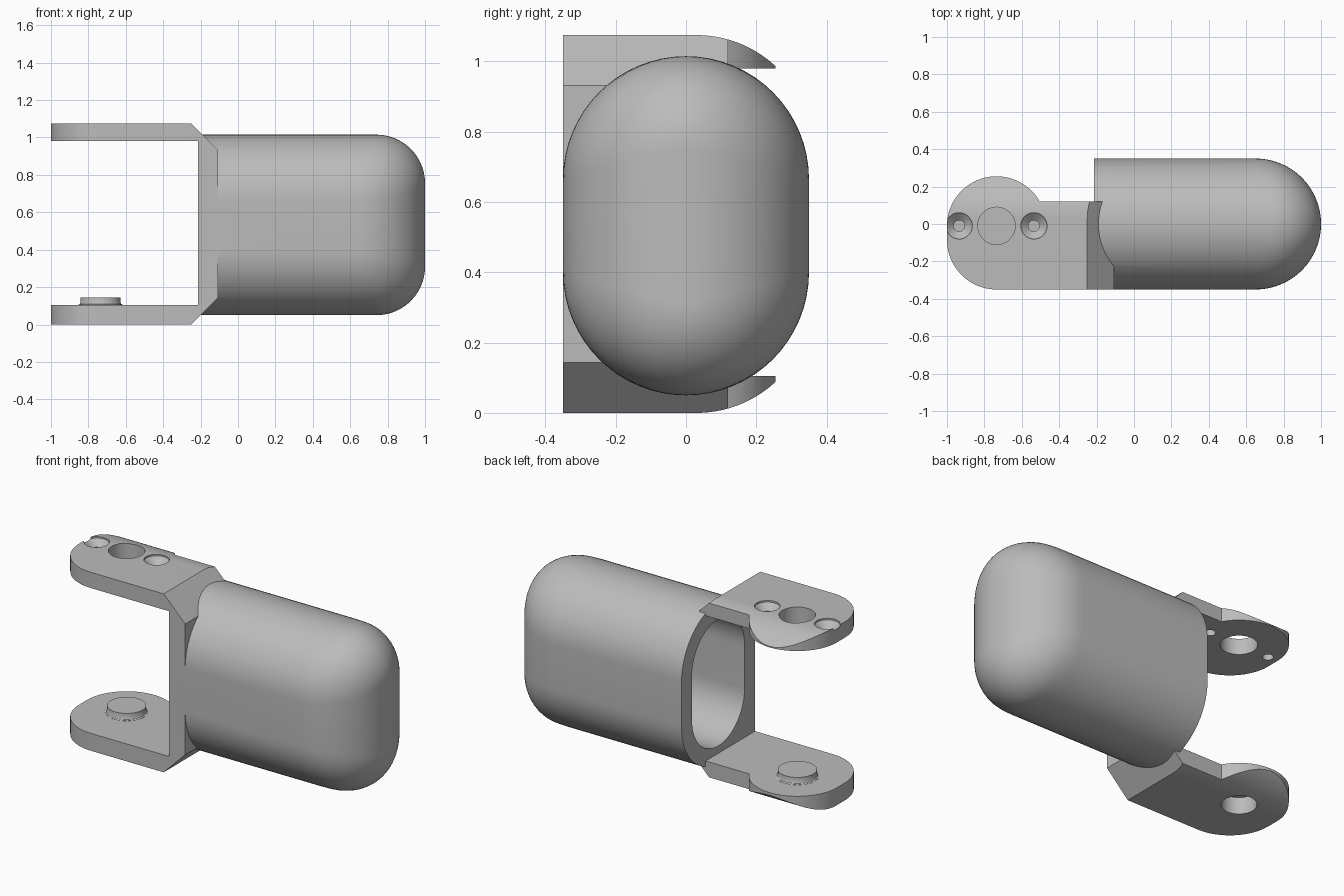
import bpy, bmesh, math
from mathutils import Vector

if "Cube" in bpy.data.objects:
    bpy.data.objects.remove(bpy.data.objects["Cube"])

ZM = 0.5325                      # mid height of the capsule body
PX, PY = -0.735, -0.01           # pivot axis

grey = bpy.data.materials.new("plain_grey")
grey.diffuse_color = (0.5, 0.5, 0.5, 1)
grey.use_nodes = True
grey.node_tree.nodes["Principled BSDF"].inputs["Base Color"].default_value = grey.diffuse_color


def finish(name, bm):
    bmesh.ops.recalc_face_normals(bm, faces=bm.faces)
    me = bpy.data.meshes.new(name)
    bm.to_mesh(me)
    bm.free()
    me.materials.append(grey)
    ob = bpy.data.objects.new(name, me)
    bpy.context.collection.objects.link(ob)
    return ob


def prism(name, pts, lo, hi, place):
    """Extrude a 2D outline from lo to hi; place maps (a, b, depth) to xyz."""
    bm = bmesh.new()
    f = bm.faces.new([bm.verts.new(place(a, b, lo)) for a, b in pts])
    ext = bmesh.ops.extrude_face_region(bm, geom=[f])["geom"]
    d = Vector(place(0, 0, hi)) - Vector(place(0, 0, lo))
    bmesh.ops.translate(bm, vec=d, verts=[v for v in ext if isinstance(v, bmesh.types.BMVert)])
    return finish(name, bm)


def loft(name, rings):
    """Join closed rings of points and cap both ends."""
    bm = bmesh.new()
    rows = [[bm.verts.new(p) for p in r] for r in rings]
    n = len(rows[0])
    for a, b in zip(rows, rows[1:]):
        for i in range(n):
            j = (i + 1) % n
            bm.faces.new((a[i], a[j], b[j], b[i]))
    bm.faces.new(rows[0])
    bm.faces.new(rows[-1])
    return finish(name, bm)


def turned(name, x, y, profile, n=48):
    """Round part about a vertical axis, profile given as (radius, z)."""
    return loft(name, [[(x + r * math.cos(2 * math.pi * i / n), y + r * math.sin(2 * math.pi * i / n), z)
                        for i in range(n)] for r, z in profile])


def combine(ob, other, op):
    m = ob.modifiers.new(op, 'BOOLEAN')
    m.operation, m.solver, m.object = op, 'EXACT', other
    bpy.context.view_layer.objects.active = ob
    bpy.ops.object.modifier_apply(modifier=m.name)
    bpy.data.objects.remove(other, do_unlink=True)


def arc(cx, cy, r, a0, a1, n):
    return [(cx + r * math.cos(math.radians(a0 + (a1 - a0) * i / n)),
             cy + r * math.sin(math.radians(a0 + (a1 - a0) * i / n))) for i in range(n + 1)]


def capsule(name, x0, x1, w, h, corner):
    """Stadium tube along x: round end in plan, smaller corner radius in elevation."""
    def ring(x, hw, hh, s):
        top = [(x, hw * math.cos(math.pi * i / 32), ZM + s + (hh - s) * math.sin(math.pi * i / 32))
               for i in range(33)]
        return top + [(x, -y, 2 * ZM - z) for _, y, z in top]
    rings = [ring(x0, w, h, h - w)]
    for k in range(25):
        a = math.radians(89.7 * k / 24)
        x, hw = x1 - w + w * math.sin(a), w * math.cos(a)
        t = max(0, x - (x1 - corner))
        hh = h - corner + math.sqrt(max(0, corner ** 2 - t ** 2))
        s = (h - w) + (w - corner) * (1 - hw / w)
        rings.append(ring(x, hw, hh, s))
    return loft(name, rings)


# Fork bracket: side profile trimmed by plan outline and by rounded back edges
side = [(-1.1, 0), (-0.25, 0), (-0.107, 0.143), (-0.107, 0.932), (-0.25, 1.075),
        (-1.1, 1.075), (-1.1, 0.98), (-0.215, 0.98), (-0.215, 0.105), (-1.1, 0.105)]
bracket = prism("hinge_body", side, -0.4, 0.4, lambda a, b, d: (a, d, b))
plan = ([(0, -0.35), (0, 0.12)] + arc(PX, PY, 0.265, 29.4, 180, 40)
        + arc(PX, -0.085, 0.265, 180, 270, 24))
combine(bracket, prism("plan_trim", plan, -0.1, 1.2, lambda a, b, d: (a, b, d)), 'INTERSECT')
top = arc(0.03, 0.745, 0.33, 90, 38, 20)
edge = [(-0.5, 1.075)] + top + [(y, 1.075 - z) for y, z in reversed(top)] + [(-0.5, 0)]
combine(bracket, prism("edge_trim", edge, -1.2, 0.1, lambda a, b, d: (d, a, b)), 'INTERSECT')

# Hollow capsule body joined to the bracket
combine(bracket, capsule("capsule", -0.215, 1.0, 0.35, 0.4825, 0.26), 'UNION')
combine(bracket, capsule("cavity", -0.3, 0.9, 0.25, 0.3825, 0.16), 'DIFFERENCE')

# Pivot boss with flared foot on the lower arm
combine(bracket, turned("boss", PX, PY, [(0.118, 0.08), (0.118, 0.106), (0.111, 0.11), (0.107, 0.118),
                                         (0.107, 0.145)]), 'UNION')

# Pivot holes and countersunk screw holes
combine(bracket, turned("upper_hole", PX, PY, [(0.1, 0.9), (0.1, 1.2)]), 'DIFFERENCE')
combine(bracket, turned("lower_hole", PX, PY, [(0.095, -0.1), (0.095, 0.1)]), 'DIFFERENCE')
for dx in (-0.2, 0.2):
    combine(bracket, turned("screw_hole", PX + dx, PY, [(0.03, 0.9), (0.03, 1.03), (0.07, 1.065), (0.07, 1.2)]),
            'DIFFERENCE')

bpy.ops.object.select_all(action='DESELECT')
bracket.select_set(True)
bpy.context.view_layer.objects.active = bracket
bpy.ops.object.shade_smooth_by_angle(angle=math.radians(28))
